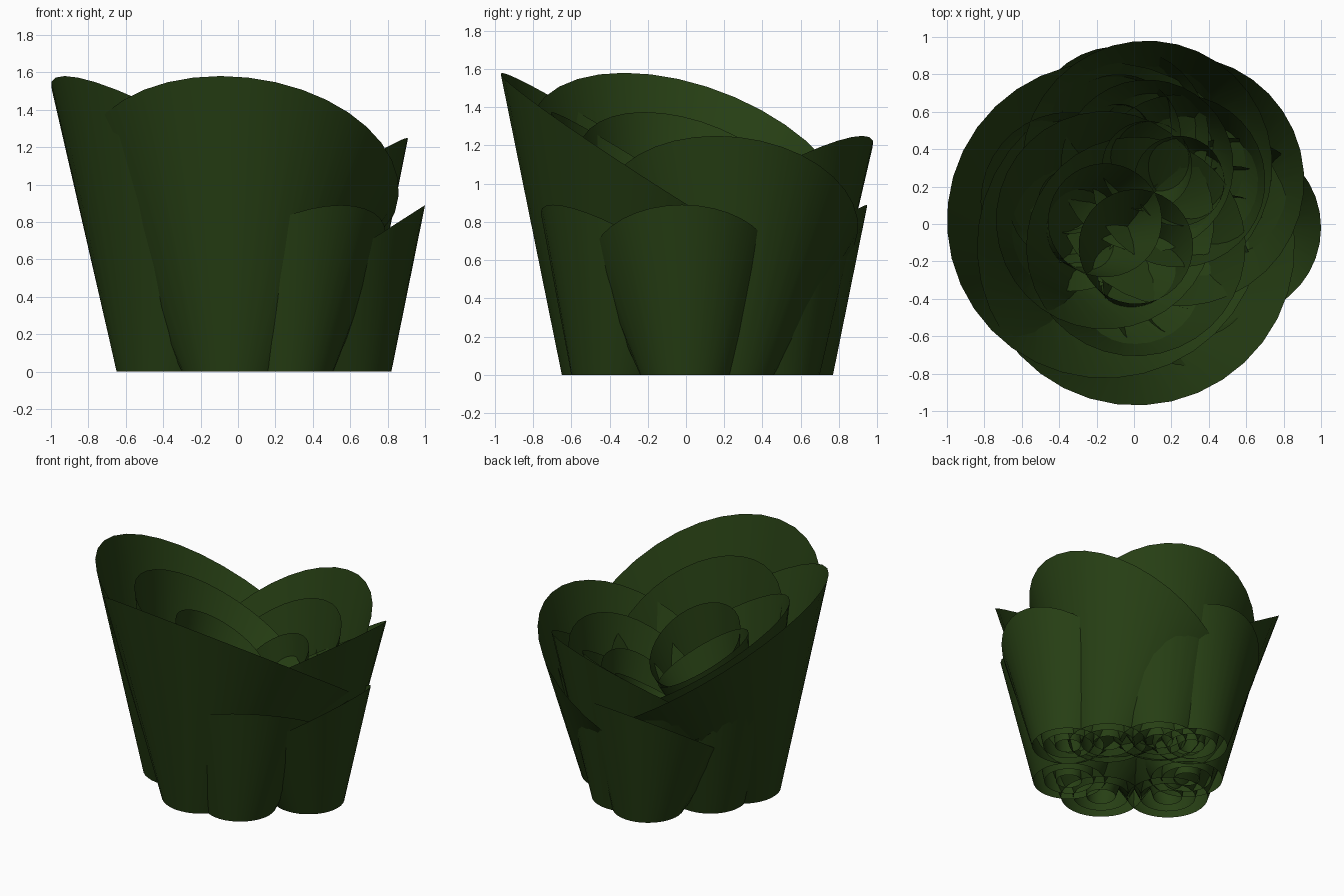
import bpy, math

if "Cube" in bpy.data.objects:
    bpy.data.objects.remove(bpy.data.objects["Cube"])

green = bpy.data.materials.new("leaf_green")
green.diffuse_color = (0.02, 0.05, 0.007, 1)
green.use_nodes = True
green.node_tree.nodes["Principled BSDF"].inputs["Base Color"].default_value = green.diffuse_color

SEG = 36
SLOPE = 0.64          # tilt of every slanted rim
SHELLS = [(1.0, 1.0), (0.69, 0.87), (0.36, 0.72)]   # radius and height of nested sheets


def leaf_cup(name, base, base_r, top, top_r, peak, angle):
    """Nested open flared cups with a slanted rim, highest towards the angle."""
    a0 = math.radians(angle)
    verts, faces = [], []
    for rs, hs in SHELLS:
        start = len(verts)
        for i in range(SEG):
            a = a0 + 2 * math.pi * i / SEG
            c, s = math.cos(a), math.sin(a)
            r, R = base_r * rs, top_r * rs
            z = peak * hs - SLOPE * R * (1 - math.cos(a - a0))
            verts.append((base[0] + r * c, base[1] + r * s, 0))
            verts.append((top[0] + R * c, top[1] + R * s, z))
        for i in range(SEG):
            j = (i + 1) % SEG
            faces.append((start + 2 * i, start + 2 * j,
                          start + 2 * j + 1, start + 2 * i + 1))
    me = bpy.data.meshes.new(name)
    me.from_pydata(verts, [], faces)
    me.materials.append(green)
    for p in me.polygons:
        p.use_smooth = True
    ob = bpy.data.objects.new(name, me)
    bpy.context.collection.objects.link(ob)


# Two tall cups at the front and left
leaf_cup("front_tall_leaf", (-0.03, -0.38), 0.27, (0.01, -0.12), 0.85, 1.58, 263)
leaf_cup("left_tall_leaf", (-0.38, -0.10), 0.27, (-0.155, 0.02), 0.845, 1.58, 204)

# Two medium cups at the right and back
leaf_cup("right_medium_leaf", (0.40, 0.20), 0.26, (0.24, 0.23), 0.67, 1.25, 354)
leaf_cup("back_medium_leaf", (0.15, 0.44), 0.26, (0.07, 0.31), 0.67, 1.25, 66)

# Four short cups filling the ring
leaf_cup("right_short_leaf", (0.58, 0.0), 0.24, (0.52, -0.02), 0.48, 0.89, 0)
leaf_cup("front_right_short_leaf", (0.27, -0.36), 0.24, (0.31, -0.28), 0.48, 0.89, 300)
leaf_cup("back_short_leaf", (-0.06, 0.53), 0.24, (-0.08, 0.47), 0.48, 0.89, 85)
leaf_cup("left_short_leaf", (-0.32, 0.17), 0.24, (-0.34, 0.12), 0.48, 0.89, 160)
